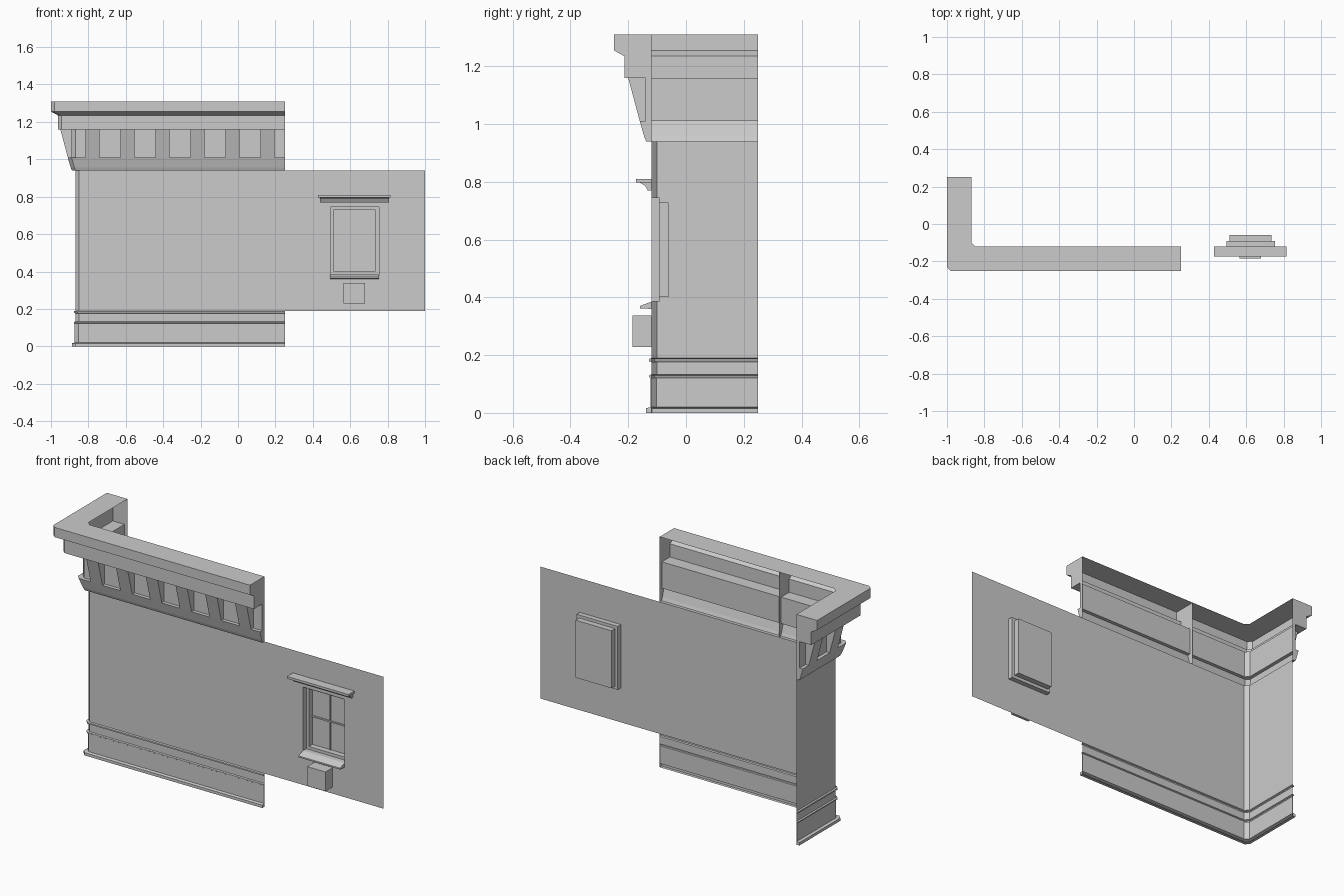
import bpy

if "Cube" in bpy.data.objects:
    bpy.data.objects.remove(bpy.data.objects["Cube"])

FRONT, SIDE, END, CH = -0.12, -0.87, 0.25, 0.02   # wall planes, open end, corner chamfer


def make(name, verts, faces):
    me = bpy.data.meshes.new(name)
    me.from_pydata(verts, [], faces)
    me.update()
    ob = bpy.data.objects.new(name, me)
    bpy.context.collection.objects.link(ob)
    return ob


def straight(x0, x1):
    return lambda d: [(x0, FRONT - d), (x1, FRONT - d)]


def corner(x0):
    return lambda d: [(x0, FRONT - d), (SIDE + CH - d, FRONT - d),
                      (SIDE - d, FRONT + CH - d), (SIDE - d, END)]


def sweep(name, profile, path, cap_start=False, cap_end=False):
    """Sweep an (outward, z) profile along a wall path, as an open shell."""
    n, m = len(profile), len(path(0))
    verts = [(*path(d)[i], z) for i in range(m) for d, z in profile]
    faces = [(i * n + j, i * n + j + 1, (i + 1) * n + j + 1, (i + 1) * n + j)
             for i in range(m - 1) for j in range(n - 1)]
    if cap_start:
        faces.append(tuple(reversed(range(n))))
    if cap_end:
        faces.append(tuple(range((m - 1) * n, m * n)))
    return make(name, verts, faces)


def prism(name, profile, place, a, b):
    """Closed extrusion of an (outward, z) profile between a and b."""
    n = len(profile)
    verts = [place(t, d, z) for t in (a, b) for d, z in profile]
    faces = [(j, (j + 1) % n, n + (j + 1) % n, n + j) for j in range(n)]
    faces += [tuple(reversed(range(n))), tuple(range(n, 2 * n))]
    return make(name, verts, faces)


def on_front(t, d, z):
    return (t, FRONT - d, z)


def on_side(t, d, z):
    return (SIDE - d, t, z)


def box_profile(d0, d1, z0, z1):
    return [(d0, z0), (d1, z0), (d1, z1), (d0, z1)]


# base mouldings
base = [(0, 0), (.018, 0), (.018, .016), (.003, .02), (.003, .121), (.008, .124),
        (.008, .13), (0, .133), (0, .176), (.008, .179), (.008, .187), (0, .19)]
sweep("base_moulding", base, corner(END), True, True)

# plain corner wall
sweep("corner_wall", [(0, .19), (0, .94)], corner(END))

# cornice: straight length plus corner length, capped at the module joint
cornice = [(0, .94), (.018, .94), (.025, .957), (.04, 1.01), (.02, 1.01), (.02, 1.16),
           (.093, 1.16), (.093, 1.235), (.13, 1.255), (.13, 1.31), (0, 1.31)]
sweep("cornice_straight", cornice, straight(END, -.5), cap_start=True)
sweep("cornice_corner", cornice, corner(-.5), True, True)

# tapered brackets under the cornice
bracket = [(.02, 1.01), (.04, 1.01), (.08, 1.16), (.02, 1.16)]
for k in range(6):
    x = -.815 + .187 * k
    prism("front_bracket", bracket, on_front, x + .074, x)
for k in range(2):
    y = -.065 + .187 * k
    prism("side_bracket", bracket, on_side, y, y + .074)

# window wall with stepped recess: rectangular rings from wall edge to glass
rings = [(.25, 1.0, .19, .94, FRONT), (.494, .753, .385, .746, FRONT),
         (.494, .753, .385, .746, -.092), (.511, .736, .402, .729, -.092),
         (.511, .736, .402, .729, -.06)]
verts, faces = [], []
for x0, x1, z0, z1, y in rings:
    verts += [(x0, y, z0), (x1, y, z0), (x1, y, z1), (x0, y, z1)]
for r in range(len(rings) - 1):
    for j in range(4):
        k = (j + 1) % 4
        faces.append((4 * r + j, 4 * r + k, 4 * r + 4 + k, 4 * r + 4 + j))
faces.append(tuple(range(len(verts) - 4, len(verts))))
make("window_wall", verts, faces)

# glazing bars
prism("window_mullion", box_profile(-.06, -.054, .402, .729), on_front, .6265, .6205)
prism("window_rail", box_profile(-.06, -.054, .560, .568), on_front, .736, .511)

# window sill and lower box
sill = [(0, .36), (.04, .362), (.04, .37), (0, .385)]
prism("window_sill", sill, on_front, .755, .492)
prism("window_box", box_profile(0, .065, .228, .338), on_front, .68, .565)

# window header with overhanging cap
prism("header_moulding", [(0, .77), (.012, .77), (.022, .787), (.04, .797), (0, .797)],
      on_front, .807, .438)
prism("header_cap", box_profile(0, .053, .797, .81), on_front, .816, .429)
